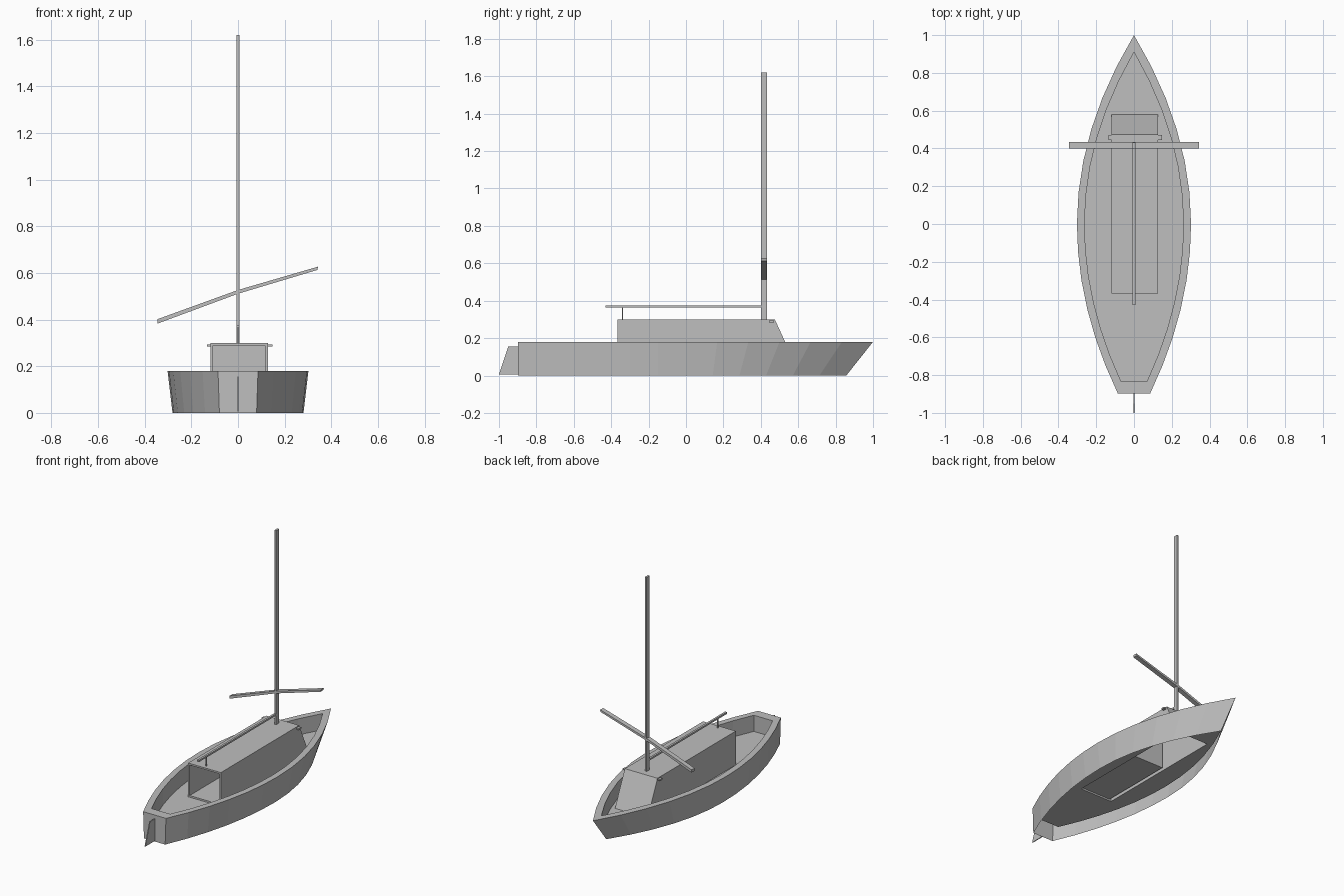
import bpy, bmesh
from mathutils import Vector

if "Cube" in bpy.data.objects:
    bpy.data.objects.remove(bpy.data.objects["Cube"])

grey = bpy.data.materials.new("plain_grey")
grey.diffuse_color = (0.52, 0.52, 0.52, 1)
grey.use_nodes = True
grey.node_tree.nodes["Principled BSDF"].inputs["Base Color"].default_value = grey.diffuse_color


def finish(name, bm):
    me = bpy.data.meshes.new(name)
    bm.to_mesh(me)
    bm.free()
    me.materials.append(grey)
    ob = bpy.data.objects.new(name, me)
    bpy.context.collection.objects.link(ob)
    return ob


def prism(bm, pts, axis, lo, hi):
    """Closed prism from a 2D profile, extruded along x or y."""
    def co(p, d):
        return (d, p[0], p[1]) if axis == 'x' else (p[0], d, p[1])
    a = [bm.verts.new(co(p, lo)) for p in pts]
    b = [bm.verts.new(co(p, hi)) for p in pts]
    n = len(pts)
    bm.faces.new(a)
    bm.faces.new(b[::-1])
    for i in range(n):
        j = (i + 1) % n
        bm.faces.new((a[i], b[i], b[j], a[j]))
    bmesh.ops.recalc_face_normals(bm, faces=bm.faces[:])


def part(name, pts, axis, lo, hi):
    bm = bmesh.new()
    prism(bm, pts, axis, lo, hi)
    return finish(name, bm)


def rect(a0, a1, b0, b1):
    return [(a0, b0), (a1, b0), (a1, b1), (a0, b1)]


def outline(width, bow, stern, stern_len):
    """Boat-shaped loop: pointed bow, flat transom, parabolic sides."""
    n = 6
    side = []
    for i in range(n, -n - 1, -1):
        t = i / n
        y = t * (bow if t > 0 else stern)
        side.append((width * (1 - (y / (bow if t > 0 else stern_len)) ** 2), y))
    return side + [(-x, y) for x, y in side[:0:-1]]


FLOOR = 0.07
CX0, CX1, CY0, CY1 = -0.118, 0.128, -0.367, 0.58

# Hull: open-bottomed outer skin, flat rim, inner wall, floor around the cabin
bm = bmesh.new()
outer = outline(0.302, 1.0, 0.897, 1.06)
inner = outline(0.262, 0.91, 0.83, 0.97)
loops = [
    [bm.verts.new((x * 0.93, y * (0.857 if y > 0 else 1), 0)) for x, y in outer],
    [bm.verts.new((x, y, 0.18)) for x, y in outer],
    [bm.verts.new((x, y, 0.18)) for x, y in inner],
    [bm.verts.new((x, y, FLOOR)) for x, y in inner],
]
n = len(outer)
for a, b in zip(loops, loops[1:]):
    for i in range(n):
        j = (i + 1) % n
        bm.faces.new((a[j], a[i], b[i], b[j]))
hole = [bm.verts.new((x, y, FLOOR)) for x, y in rect(CX0, CX1, CY0, CY1)]
edges = [bm.edges.new((hole[i], hole[(i + 1) % 4])) for i in range(4)]
edges += [bm.edges.get((loops[3][i], loops[3][(i + 1) % n])) for i in range(n)]
bmesh.ops.triangle_fill(bm, edges=edges, use_beauty=True, normal=Vector((0, 0, 1)))
bm.normal_update()
for f in bm.faces:
    if abs(f.normal.z) > 0.99 and f.normal.z < 0:
        f.normal_flip()
finish("hull", bm)

# Cabin: sloped forward end, no bottom, recessed opening at the stern end
bm = bmesh.new()
prism(bm, [(CY0, FLOOR), (CY0, 0.30), (0.475, 0.30), (CY1, FLOOR)], 'x', CX0, CX1)
bm.normal_update()
door = [f for f in bm.faces if f.normal.y < -0.9]
bottom = [f for f in bm.faces if f.normal.z < -0.9]
bmesh.ops.inset_individual(bm, faces=door, thickness=0.016)
bmesh.ops.inset_individual(bm, faces=door, thickness=0.0005, depth=-0.52)
bmesh.ops.delete(bm, geom=bottom, context='FACES_ONLY')
finish("cabin", bm)

# Rigging
part("mast", rect(-0.007, 0.007, 0.29, 1.62), 'y', 0.40, 0.432)
part("boom", rect(-0.43, 0.41, 0.363, 0.375), 'x', -0.007, 0.007)
part("boom_post", rect(-0.343, -0.337, 0.30, 0.365), 'x', -0.003, 0.003)
part("yard", [(-0.345, 0.383), (0, 0.511), (0.34, 0.613),
              (0.343, 0.627), (0, 0.527), (-0.345, 0.402)], 'y', 0.401, 0.433)

# Small cleats on both cabin sides
for name, x0, x1 in (("left_cleat", -0.134, CX0), ("right_cleat", CX1, 0.147)):
    part(name, rect(0.445, 0.47, 0.284, 0.294), 'x', x0, x1)

# Rudder blade
part("rudder", [(-1.0, 0.005), (-0.95, 0.155), (-0.897, 0.155), (-0.897, 0.005)],
     'x', -0.003, 0.003)
